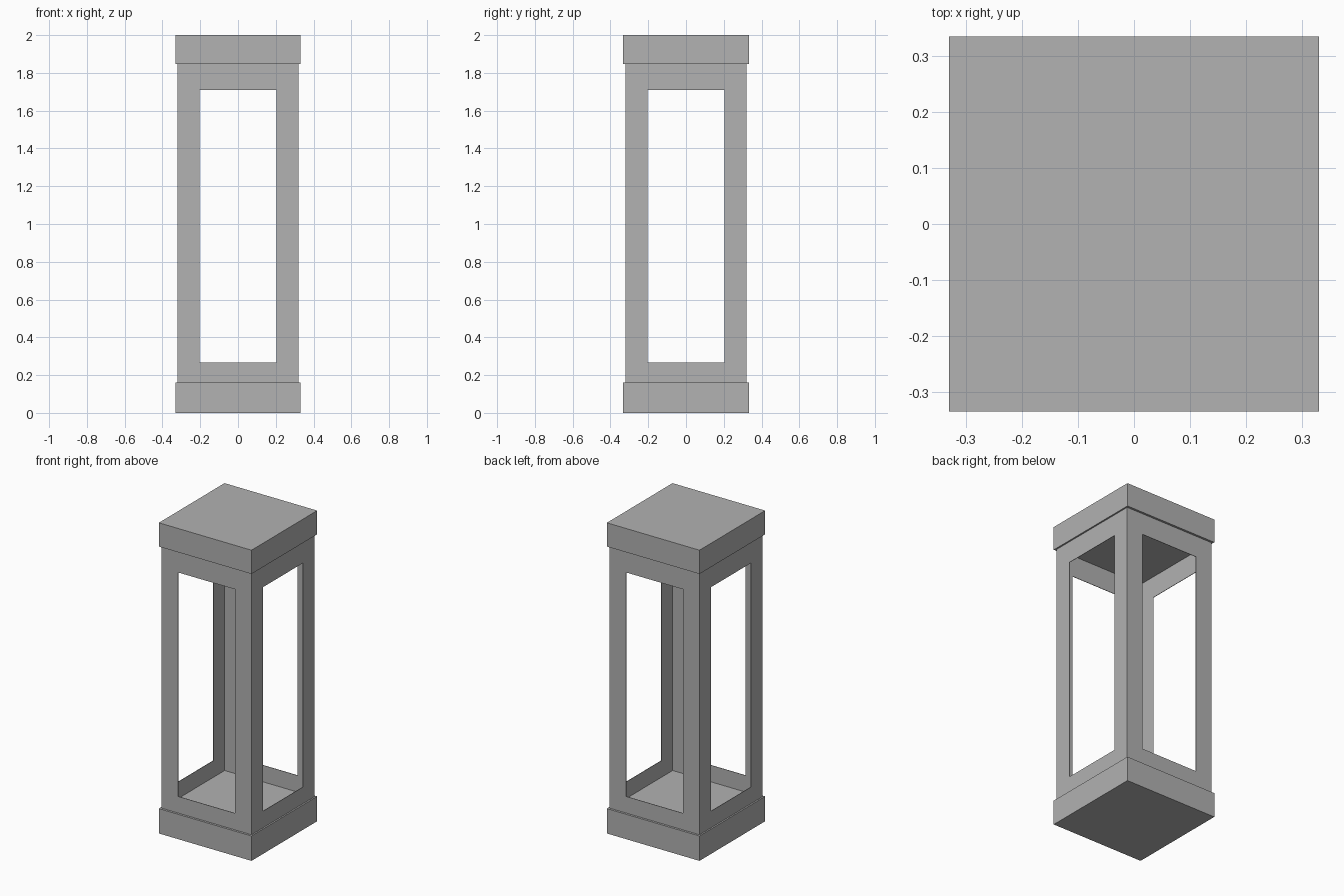
import bpy
import bmesh
from mathutils import Matrix, Vector
from math import pi

default_cube = bpy.data.objects.get("Cube")
if default_cube:
    bpy.data.objects.remove(default_cube, do_unlink=True)

# Overall sizes
HEIGHT = 2.0
BASE_TOP, CAP_BOTTOM = 0.16, 1.847
SILL, LINTEL = 0.267, 1.709
HALF_WALL, HALF_WINDOW = 0.32, 0.203
HALF_X, HALF_Y = 0.33, 0.334
THICKNESS = 0.003

grey = bpy.data.materials.new("plain grey")
grey.use_nodes = True
colour = (0.445, 0.445, 0.445, 1)
grey.diffuse_color = colour
grey.node_tree.nodes["Principled BSDF"].inputs["Base Color"].default_value = colour


def add_object(name, bm):
    mesh = bpy.data.meshes.new(name)
    bm.to_mesh(mesh)
    bm.free()
    mesh.materials.append(grey)
    obj = bpy.data.objects.new(name, mesh)
    bpy.context.collection.objects.link(obj)
    return obj


def add_block(name, bottom, top):
    bm = bmesh.new()
    bmesh.ops.create_cube(bm, size=1)
    bmesh.ops.scale(bm, vec=(2 * HALF_X, 2 * HALF_Y, top - bottom), verts=bm.verts)
    bmesh.ops.translate(bm, vec=(0, 0, (bottom + top) / 2), verts=bm.verts)
    return add_object(name, bm)


def rectangle(bm, half, bottom, top):
    corners = ((-half, bottom), (half, bottom), (half, top), (-half, top))
    return [bm.verts.new((x, -HALF_WALL, z)) for x, z in corners]


# Solid base and cap
add_block("base", 0, BASE_TOP)
add_block("cap", CAP_BOTTOM, HEIGHT)

# Thin wall shell: one window frame, turned to each of the four sides
bm = bmesh.new()
for side in range(4):
    outer = rectangle(bm, HALF_WALL, BASE_TOP, CAP_BOTTOM)
    inner = rectangle(bm, HALF_WINDOW, SILL, LINTEL)
    for i in range(4):
        j = (i + 1) % 4
        bm.faces.new((outer[i], outer[j], inner[j], inner[i]))
    bmesh.ops.rotate(bm, verts=outer + inner, cent=Vector((0, 0, 0)),
                     matrix=Matrix.Rotation(side * pi / 2, 3, "Z"))
bmesh.ops.remove_doubles(bm, verts=bm.verts, dist=0.0001)
walls = add_object("window_walls", bm)

# Give the sheet a slight inward thickness
solidify = walls.modifiers.new("thickness", "SOLIDIFY")
solidify.thickness = THICKNESS
solidify.offset = -1
solidify.use_even_offset = True
